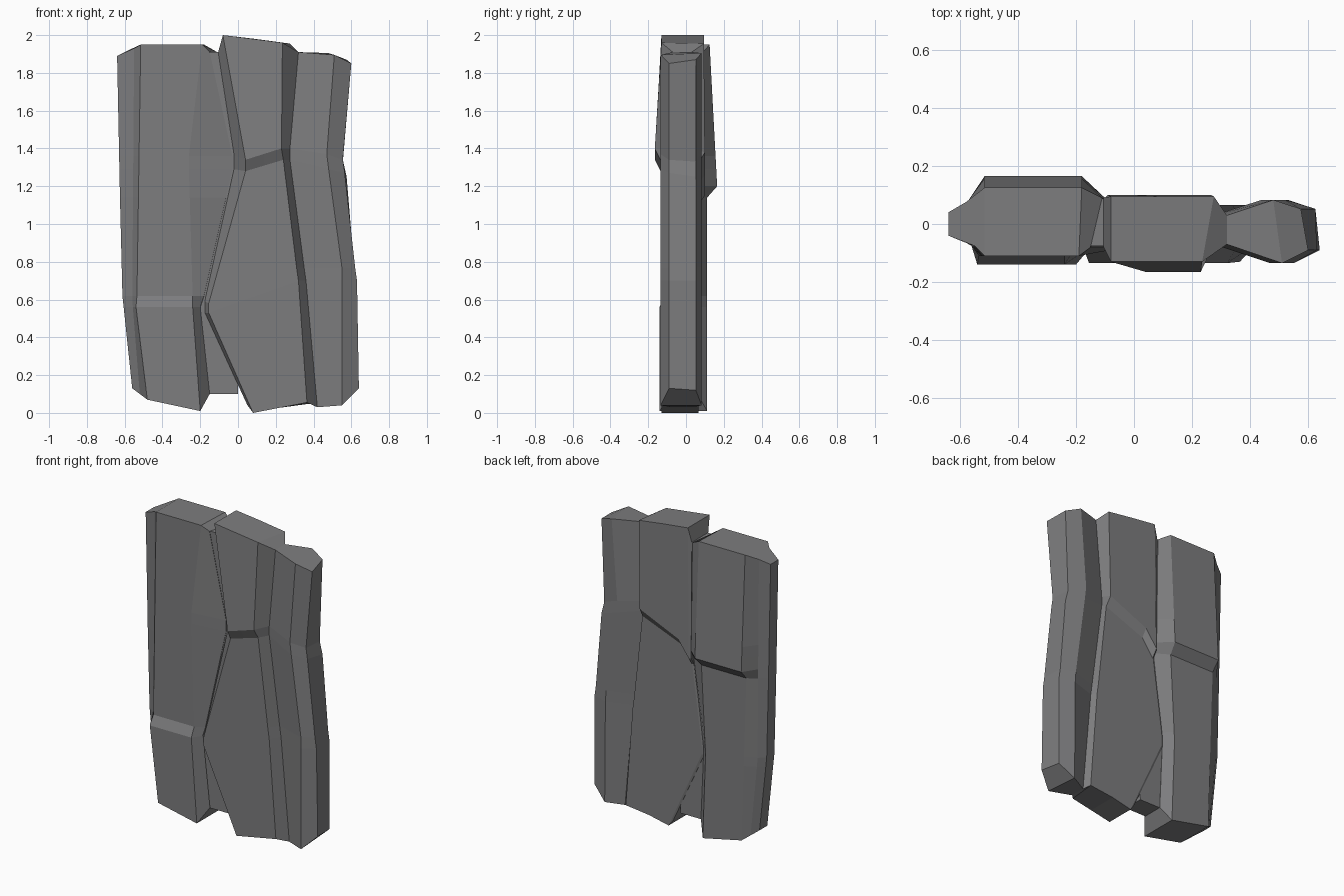
import bpy, bmesh

stone = bpy.data.materials.new("stone_grey")
stone.diffuse_color = (0.205, 0.205, 0.21, 1)


def at_y(y, *xz):
    """Rail of (x, z) points lying at one depth."""
    return [(x, y, z) for x, z in xz]


def resample(rail, levels):
    """Keep the rail's ends and interpolate it at the shared heights."""
    out = [rail[0]]
    for z in levels:
        for a, b in zip(rail, rail[1:]):
            if a[2] >= z >= b[2]:
                t = (a[2] - z) / (a[2] - b[2])
                out.append(tuple(p + (q - p) * t for p, q in zip(a, b)))
                break
        else:
            out.append((rail[-1] if z < rail[-1][2] else rail[0]))
    return out + [rail[-1]]


def mean(a, b):
    return [tuple((p + q) / 2 for p, q in zip(u, v)) for u, v in zip(a, b)]


def skin(name, front, back):
    """Closed stone from front and back rails, both listed left to right."""
    bm = bmesh.new()
    rings = front + back[::-1]
    v = [[bm.verts.new(p) for p in r] for r in rings]
    n, m = len(v), len(v[0])
    for i in range(n):
        a, b = v[i], v[(i + 1) % n]
        for k in range(m - 1):
            bm.faces.new((a[k], a[k + 1], b[k + 1], b[k]))
    for k in (0, m - 1):                       # end caps as front-to-back strips
        for i in range(len(front) - 1):
            bm.faces.new((v[i][k], v[i + 1][k], v[n - 2 - i][k], v[n - 1 - i][k]))
    bmesh.ops.remove_doubles(bm, verts=bm.verts, dist=0.0005)
    bmesh.ops.recalc_face_normals(bm, faces=bm.faces)
    me = bpy.data.meshes.new(name)
    bm.to_mesh(me)
    bm.free()
    me.materials.append(stone)
    ob = bpy.data.objects.new(name, me)
    bpy.context.collection.objects.link(ob)


# Left stone: ledge low on the front, overhang high on the back
levels = (1.36, 1.29, 1.2, 1.14, 0.62, 0.56)
left_front = [
    at_y(-.04, (-.64, 1.89), (-.615, .65), (-.56, .13)),
    at_y(-.075, (-.55, 1.93), (-.56, .6), (-.52, .10)),
    [(-.515, -.11, 1.95), (-.535, -.11, .62), (-.54, -.14, .56), (-.48, -.14, .07)],
    [(-.19, -.11, 1.95), (-.26, -.11, 1.36), (-.26, -.11, 1.29),
     (-.24, -.11, .62), (-.24, -.14, .56), (-.2, -.14, .01)],
    at_y(-.08, (-.15, 1.91), (-.03, 1.36), (-.03, 1.29), (-.18, .62), (-.2, .56), (-.15, .10)),
]
left_back = [
    at_y(.04, (-.64, 1.89), (-.615, .65), (-.56, .13)),
    at_y(.075, (-.58, 1.92), (-.57, .6), (-.52, .10)),
    [(-.515, .125, 1.95), (-.515, .165, 1.2), (-.515, .112, 1.14), (-.48, .112, .07)],
    [(-.18, .125, 1.95), (-.18, .165, 1.2), (-.19, .112, 1.14),
     (-.22, .112, .56), (-.2, .112, .01)],
    [(-.11, .09, 1.91), (-.10, .09, 1.2), (-.10, .06, 1.14), (-.17, .06, .56), (-.15, .06, .10)],
]
skin("left_stone", [resample(r, levels) for r in left_front],
     [resample(r, levels) for r in left_back])

# Groove between the middle and right stones, shared by both
groove = ((.32, 1.91), (.275, 1.4), (.275, 1.34), (.35, .77), (.36, .7), (.42, .03))
groove_f, groove_b = at_y(-.07, *groove), at_y(.03, *groove)

# Middle stone: overhanging upper part on both faces
edge = ((-.105, 1.91), (-.02, 1.36), (-.02, 1.29), (-.175, .59), (-.175, .53), (.05, .04))
front_l = [(-.08, -.13, 2.0), (.04, -.165, 1.34), (.04, -.135, 1.28),
           (-.155, -.135, .58), (-.155, -.135, .53), (.08, -.13, 0)]
front_r = [(.235, -.13, 1.96), (.23, -.165, 1.4), (.24, -.135, 1.34),
           (.31, -.135, .77), (.32, -.135, .7), (.365, -.13, .055)]
back_l = [(-.08, .095, 2.0), (-.09, .1, 1.15), (-.09, .065, 1.1),
          (-.16, .065, .58), (-.16, .065, .53), (.08, .065, 0)]
back_m = [(.09, .095, 1.98), (-.01, .1, 1.26), (-.01, .065, 1.21),
          (.08, .065, .67), (.08, .065, .61), (.22, .065, .03)]
back_r = [(.275, .095, 1.955), (.265, .1, 1.38), (.27, .065, 1.32),
          (.33, .065, .77), (.34, .065, .7), (.39, .065, .05)]
back_edge = [(-.105, .09, 1.91), (-.1, .09, 1.15), (-.1, .06, 1.1),
             (-.175, .06, .59), (-.175, .06, .53), (.05, .06, .04)]
skin("middle_stone",
     [at_y(-.08, *edge), front_l, mean(front_l, front_r), front_r, groove_f],
     [back_edge, back_l, back_m, back_r, groove_b])

# Right stone: narrow waisted column
right_edge = ((.575, 1.87), (.555, 1.33), (.575, 1.25), (.615, .77), (.625, .7), (.625, .12))
skin("right_stone",
     [groove_f,
      at_y(-.135, (.51, 1.895), (.47, 1.37), (.48, 1.29), (.55, .77), (.55, .7), (.55, .04)),
      at_y(-.09, (.6, 1.85), (.555, 1.34), (.565, 1.27), (.62, .77), (.63, .7), (.64, .13))],
     [groove_b,
      at_y(.083, (.48, 1.905), (.44, 1.38), (.45, 1.3), (.52, .77), (.525, .7), (.53, .04)),
      at_y(.052, *right_edge)])

# Thin web closing the gap between left and middle stones
skin("joint_web",
     [at_y(-.075, (-.2, 1.91), (-.2, 1.12), (-.25, .10)),
      at_y(-.075, (-.05, 1.91), (.02, 1.12), (.0, .10))],
     [[(-.2, .088, 1.91), (-.2, .058, 1.12), (-.25, .058, .10)],
      [(-.05, .088, 1.91), (.02, .058, 1.12), (.0, .058, .10)]])
